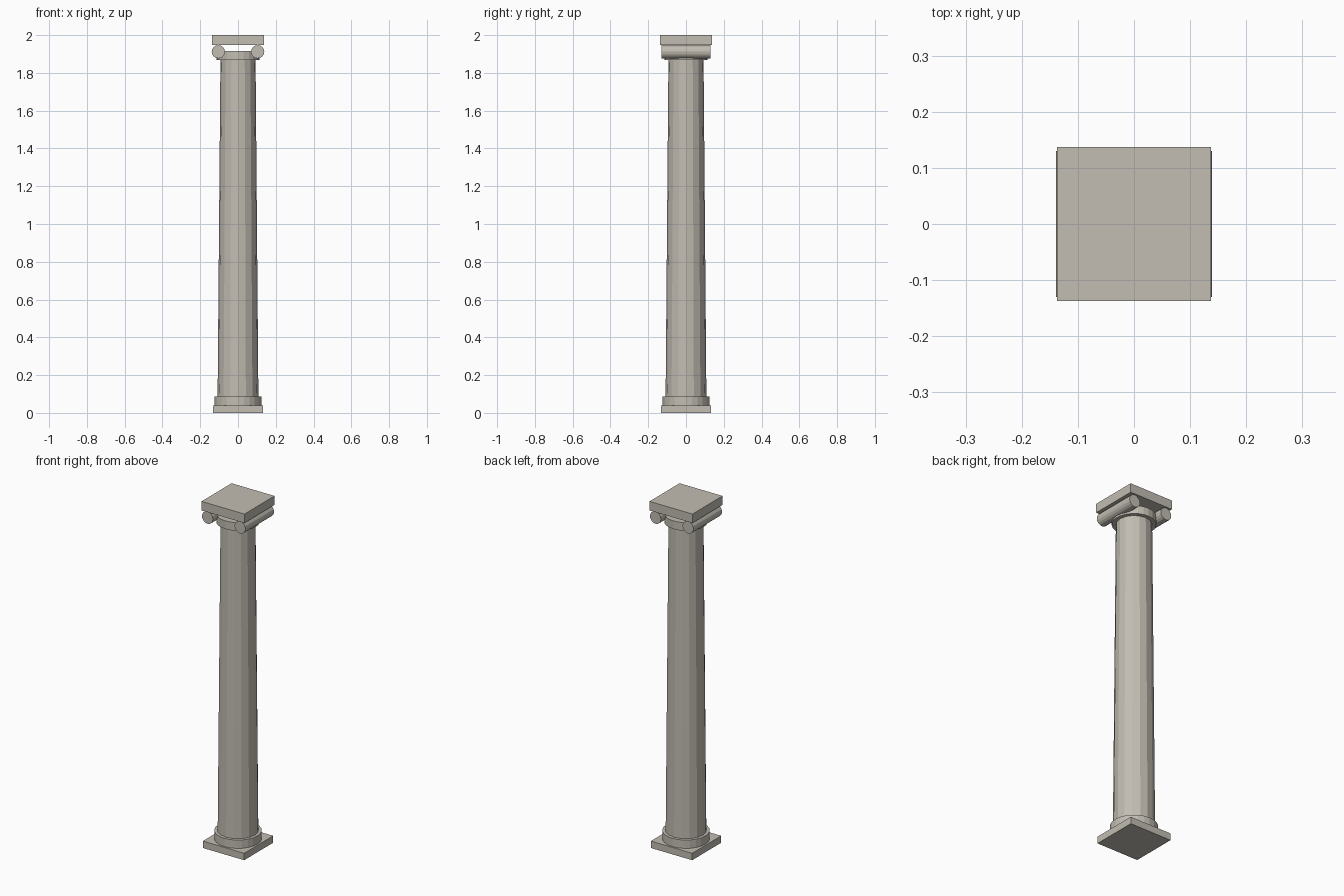
import bpy
import math

if "Cube" in bpy.data.objects:
    bpy.data.objects.remove(bpy.data.objects["Cube"])

# One stone colour
stone = bpy.data.materials.new("warm_grey_stone")
stone.diffuse_color = (0.54, 0.51, 0.45, 1)
stone.use_nodes = True
stone.node_tree.nodes["Principled BSDF"].inputs["Base Color"].default_value = stone.diffuse_color


def finish(name):
    ob = bpy.context.object
    ob.name = name
    ob.data.materials.append(stone)
    return ob


def slab(name, half, z0, z1):
    bpy.ops.mesh.primitive_cube_add(size=1, location=(0, 0, (z0 + z1) / 2))
    bpy.context.object.scale = (2 * half, 2 * half, z1 - z0)
    bpy.ops.object.transform_apply(location=False, rotation=False, scale=True)
    return finish(name)


def drum(name, r0, r1, z0, z1, sides=16):
    bpy.ops.mesh.primitive_cone_add(vertices=sides, radius1=r0, radius2=r1,
                                    depth=z1 - z0, location=(0, 0, (z0 + z1) / 2))
    return finish(name)


# Base
slab("plinth", 0.132, 0, 0.04)
drum("base_ring", 0.124, 0.124, 0.04, 0.088, 24)

# Tapered shaft
drum("shaft", 0.108, 0.093, 0.088, 1.87)

# Capital: round cushion, two scroll rolls and the top slab
drum("cushion", 0.114, 0.114, 1.868, 1.915, 24)
for side, x in (("left", -0.104), ("right", 0.104)):
    bpy.ops.mesh.primitive_cylinder_add(vertices=16, radius=0.035, depth=0.26,
                                        location=(x, 0, 1.912),
                                        rotation=(math.pi / 2, 0, 0))
    finish("scroll_" + side)
slab("top_slab", 0.137, 1.948, 2.0)
